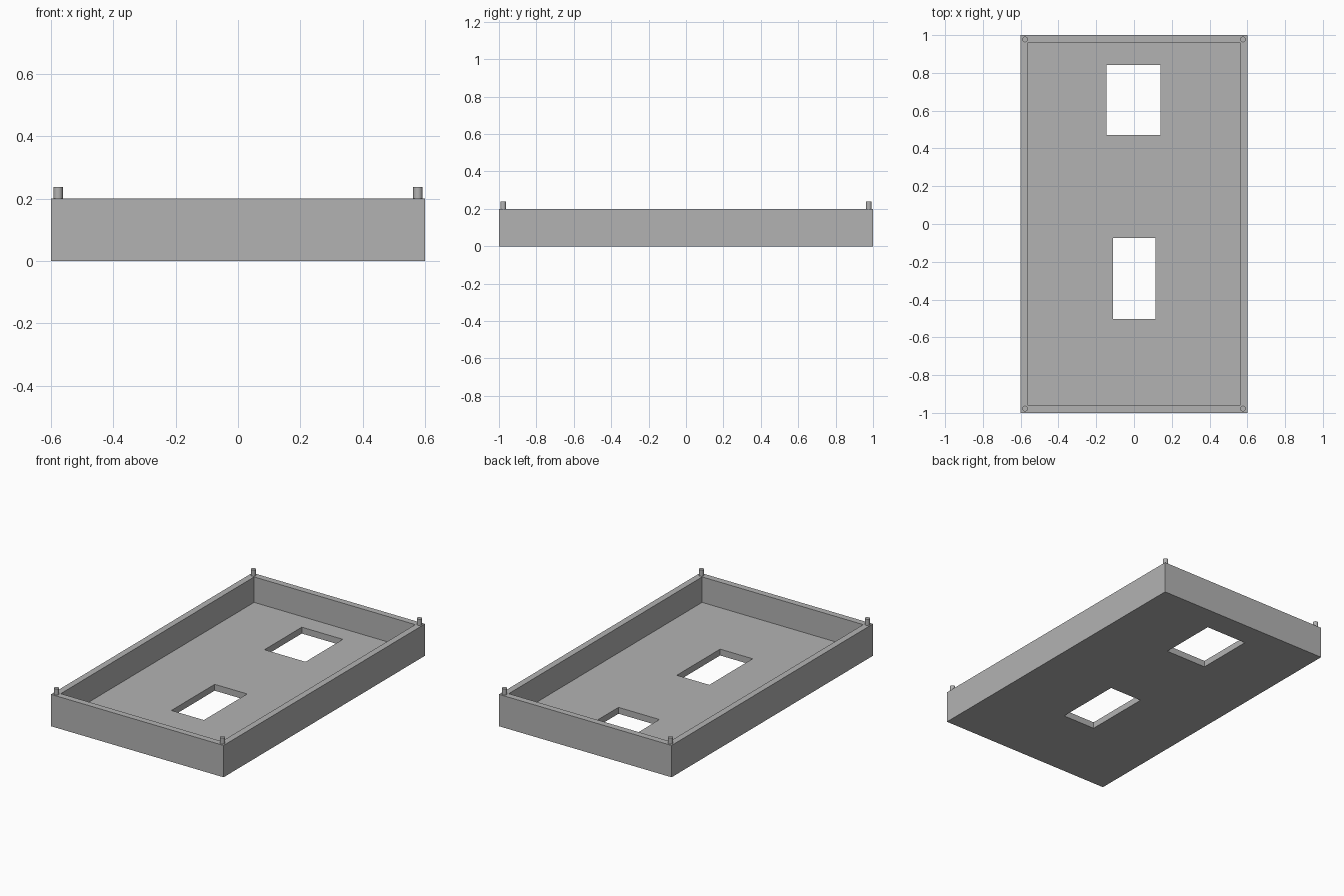
import bpy
import bmesh
from mathutils import Matrix, Vector

cube = bpy.data.objects.get("Cube")
if cube:
    bpy.data.objects.remove(cube, do_unlink=True)

HEIGHT, FLOOR, WALL = 0.2, 0.04, 0.04
HALF_X, HALF_Y = 0.6, 1.0

grey = bpy.data.materials.new("plain_grey")
grey.use_nodes = True
grey.diffuse_color = (0.45, 0.45, 0.45, 1)
grey.node_tree.nodes["Principled BSDF"].inputs["Base Color"].default_value = grey.diffuse_color


def finish(name, bm):
    mesh = bpy.data.meshes.new(name)
    bm.to_mesh(mesh)
    bm.free()
    mesh.materials.append(grey)
    obj = bpy.data.objects.new(name, mesh)
    bpy.context.collection.objects.link(obj)
    return obj


def box(name, low, high):
    low, high = Vector(low), Vector(high)
    bm = bmesh.new()
    matrix = Matrix.Translation((low + high) / 2) @ Matrix.Diagonal((*(high - low), 1))
    bmesh.ops.create_cube(bm, size=1, matrix=matrix)
    return finish(name, bm)


def cut(target, cutter):
    bpy.context.view_layer.objects.active = target
    mod = target.modifiers.new("cut", "BOOLEAN")
    mod.operation, mod.solver, mod.object = "DIFFERENCE", "EXACT", cutter
    bpy.ops.object.modifier_apply(modifier=mod.name)
    bpy.data.objects.remove(cutter, do_unlink=True)


# Open tray with a thin floor and rim walls
tray = box("tray", (-HALF_X, -HALF_Y, 0), (HALF_X, HALF_Y, HEIGHT))
cut(tray, box("cavity_cutter", (WALL - HALF_X, WALL - HALF_Y, FLOOR),
              (HALF_X - WALL, HALF_Y - WALL, HEIGHT + 0.1)))

# Two rectangular windows through the floor: x and y ranges
for x0, x1, y0, y1 in ((-0.146, 0.139, 0.472, 0.842), (-0.111, 0.115, -0.503, -0.073)):
    cut(tray, box("window_cutter", (x0, y0, -0.1), (x1, y1, FLOOR + 0.05)))

# Locating pegs on the rim corners
for side, sx in (("right", -1), ("left", 1)):
    for end, sy in (("front", -1), ("back", 1)):
        bm = bmesh.new()
        bmesh.ops.create_cone(bm, cap_ends=True, segments=32, radius1=0.015, radius2=0.015,
                              depth=0.06, matrix=Matrix.Translation((sx * 0.577, sy * 0.977, 0.208)))
        peg = finish(f"{end}_{side}_peg", bm)
        bpy.ops.object.select_all(action="DESELECT")
        peg.select_set(True)
        bpy.context.view_layer.objects.active = peg
        bpy.ops.object.shade_smooth_by_angle()
